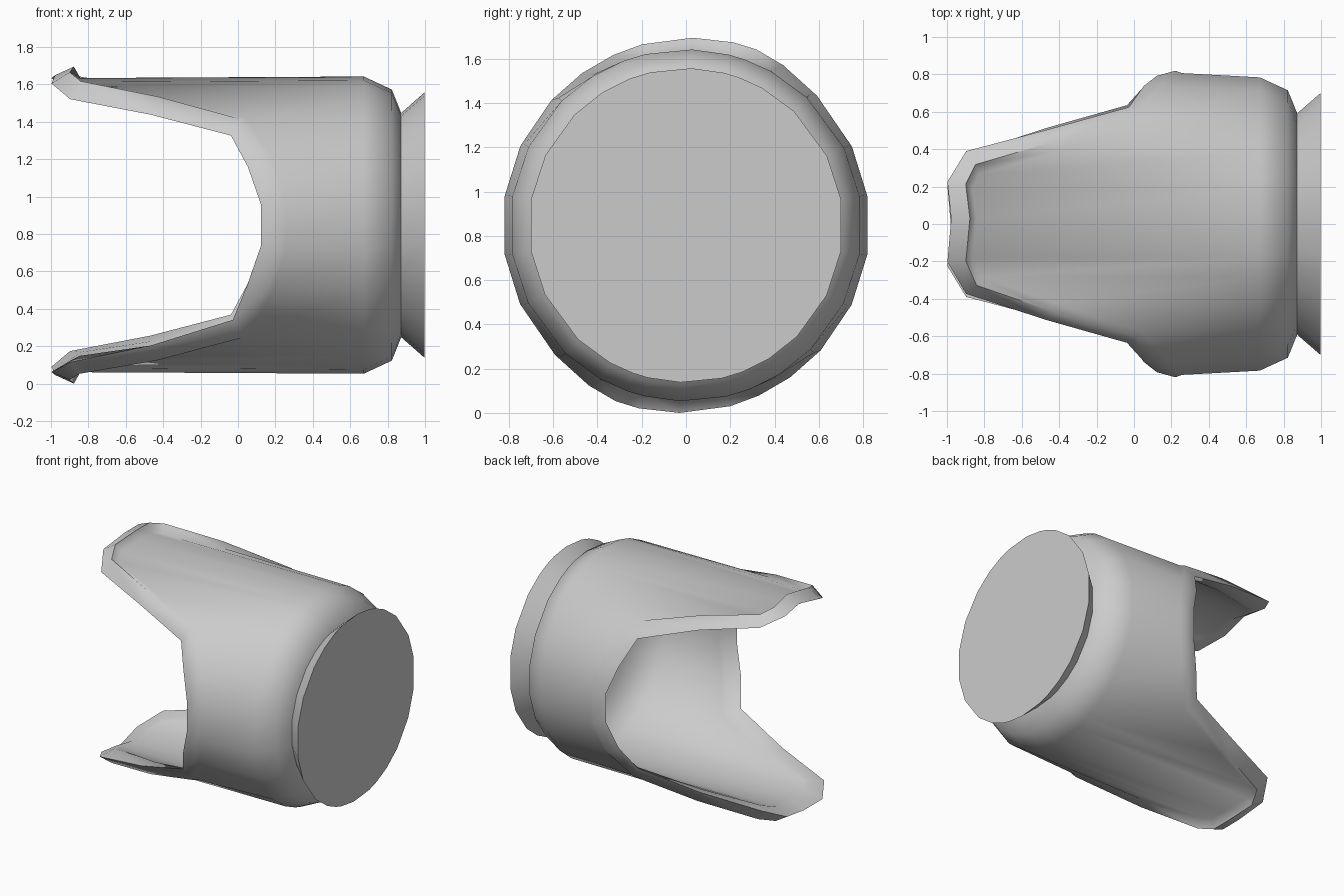
import bpy, bmesh
from math import sin, cos, radians, degrees, hypot

if "Cube" in bpy.data.objects:
    bpy.data.objects.remove(bpy.data.objects["Cube"])

CZ = 0.855   # height of the long axis
R = 0.80     # wall radius used to unroll the mouth outline

# Mouth outline for the upper prong as (x, degrees from top); the lower one is the half-turn repeat
upper = [(0.12, -82), (0.05, -67), (-0.04, -53), (-0.47, -41), (-0.9, -29), (-1.0, -15), (-0.98, 2),
         (-1.0, 16), (-0.9, 28), (-0.47, 38), (-0.03, 51), (0.05, 67), (0.12, 82)]
mouth = [(x, radians(a + turn)) for turn in (0, 180) for x, a in upper]
N = len(mouth)


def inset(d):
    """Shift the unrolled outline towards the body by d."""
    out = []
    for i, (x, a) in enumerate(mouth):
        (x0, a0), (x1, a1) = mouth[i - 1], mouth[(i + 1) % N]
        dx = x1 - x0
        ds = R * ((a1 - a0) % radians(360))
        length = hypot(dx, ds)
        out.append((x + d * ds / length, a - d * dx / length / R))
    return out


def blend(tip_front, tip_back, body):
    """Radius varying over each prong: front edge, back edge, and the body end."""
    def radius(x, a):
        side = (degrees(a) + 90) % 180 - 90
        s = min(1, max(0, 0.5 + side / 56))
        t = min(1, max(0, (x + 0.9) / 1.02))
        tip = tip_front + (tip_back - tip_front) * s
        return tip + (body - tip) * t
    return radius


bm = bmesh.new()


def ring(points, radius, x=None):
    verts = []
    for px, a in points:
        r = radius(px, a) if callable(radius) else radius
        verts.append(bm.verts.new((px if x is None else x, r * sin(a), CZ + r * cos(a))))
    return verts


bead, step = inset(0.10), inset(0.135)
rings = [
    # inner wall
    ring(step, 0.56, 0.84),
    ring(step, 0.745, 0.67),
    ring(step, blend(0.735, 0.755, 0.765)),
    # rounded bead around the mouth and prongs
    ring(bead, blend(0.735, 0.755, 0.76)),
    ring(mouth, blend(0.77, 0.83, 0.80)),
    ring(bead, blend(0.835, 0.86, 0.83)),
    # outer wall, shoulder, neck and flared end
    ring(step, blend(0.785, 0.785, 0.818)),
    ring(step, 0.795, 0.67),
    ring(step, 0.725, 0.82),
    ring(step, 0.60, 0.87),
    ring(step, 0.71, 0.995),
]
for a, b in zip(rings, rings[1:]):
    for i in range(N):
        j = (i + 1) % N
        bm.faces.new((a[i], a[j], b[j], b[i]))
bm.faces.new(rings[0])
bm.faces.new(rings[-1])
bmesh.ops.recalc_face_normals(bm, faces=bm.faces[:])

# Centre along x, and stand on z = 0
xs = [v.co.x for v in bm.verts]
mid, base = (min(xs) + max(xs)) / 2, min(v.co.z for v in bm.verts)
for v in bm.verts:
    v.co.x -= mid
    v.co.z -= base

mesh = bpy.data.meshes.new("pronged_socket")
bm.to_mesh(mesh)
bm.free()
obj = bpy.data.objects.new("pronged_socket", mesh)
bpy.context.collection.objects.link(obj)
bpy.context.view_layer.objects.active = obj
obj.select_set(True)
bpy.ops.object.shade_smooth_by_angle(angle=radians(75))
